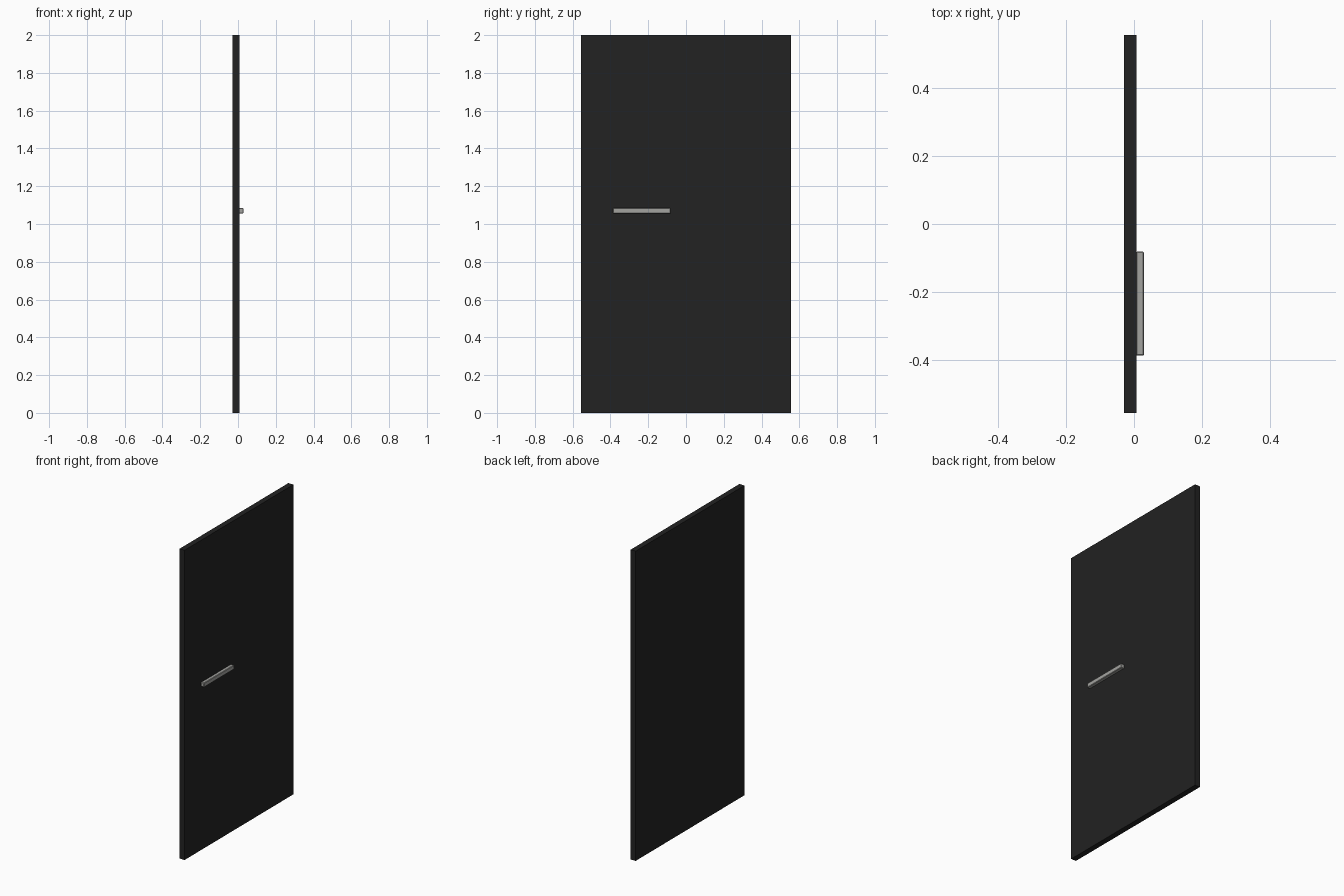
import bpy
import bmesh

if "Cube" in bpy.data.objects:
    bpy.data.objects.remove(bpy.data.objects["Cube"])


def material(name, colour):
    m = bpy.data.materials.new(name)
    m.diffuse_color = (*colour, 1)
    m.use_nodes = True
    m.node_tree.nodes["Principled BSDF"].inputs["Base Color"].default_value = m.diffuse_color
    return m


def box(name, lo, hi, mat, bevel=0.0):
    """Box between two corners, with optionally chamfered edges."""
    bm = bmesh.new()
    bmesh.ops.create_cube(bm, size=1)
    for v in bm.verts:
        v.co = [lo[i] + (v.co[i] + 0.5) * (hi[i] - lo[i]) for i in range(3)]
    if bevel:
        bmesh.ops.bevel(bm, geom=bm.edges[:], offset=bevel, segments=1,
                        affect='EDGES', profile=0.5)
    mesh = bpy.data.meshes.new(name)
    bm.to_mesh(mesh)
    bm.free()
    mesh.materials.append(mat)
    obj = bpy.data.objects.new(name, mesh)
    bpy.context.collection.objects.link(obj)
    return obj


black = material("black", (0.016, 0.016, 0.016))
metal = material("brushed_metal", (0.37, 0.37, 0.352))

# Door leaf
box("door_panel", (-0.029, -0.555, 0), (0.007, 0.555, 2), black)

# Horizontal pull bar on the right-hand face
box("handle", (0.006, -0.387, 1.056), (0.029, -0.081, 1.084), metal, 0.003)
